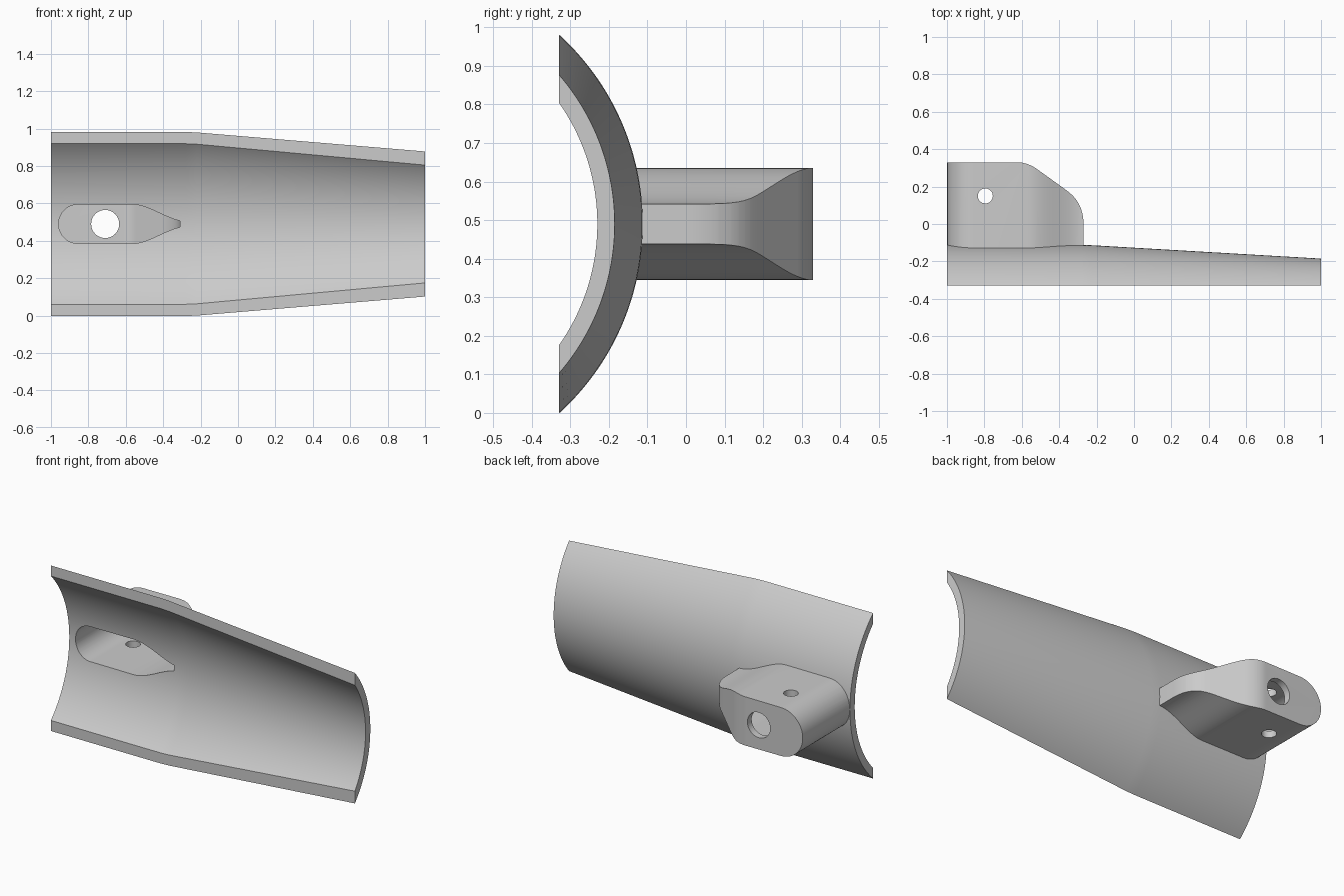
import bpy, bmesh, math
from mathutils import Vector

cube = bpy.data.objects.get("Cube")
if cube:
    bpy.data.objects.remove(cube)

MID = 0.49          # height of the symmetry plane
AXIS_Y = -0.776     # axis of the curved plate
RIM_Y = -0.33       # flat front rims
WALL = 0.04

grey = bpy.data.materials.new("light grey")
grey.use_nodes = True
colour = (0.6, 0.6, 0.6, 1)
grey.diffuse_color = colour
grey.node_tree.nodes["Principled BSDF"].inputs["Base Color"].default_value = colour


def make(name, bm):
    bmesh.ops.recalc_face_normals(bm, faces=bm.faces)
    mesh = bpy.data.meshes.new(name)
    bm.to_mesh(mesh)
    bm.free()
    mesh.materials.append(grey)
    ob = bpy.data.objects.new(name, mesh)
    bpy.context.collection.objects.link(ob)
    return ob


def loft(name, rings):
    bm = bmesh.new()
    loops = [[bm.verts.new(p) for p in ring] for ring in rings]
    n = len(loops[0])
    for a, b in zip(loops, loops[1:]):
        for i in range(n):
            j = (i + 1) % n
            bm.faces.new((a[i], a[j], b[j], b[i]))
    bm.faces.new(loops[0])
    bm.faces.new(loops[-1][::-1])
    return make(name, bm)


def combine(target, tool, operation):
    """Apply a boolean and remove the tool."""
    mod = target.modifiers.new("combine", "BOOLEAN")
    mod.operation, mod.solver, mod.object = operation, "EXACT", tool
    graph = bpy.context.evaluated_depsgraph_get()
    mesh = bpy.data.meshes.new_from_object(target.evaluated_get(graph))
    target.modifiers.clear()
    target.data = mesh
    bpy.data.objects.remove(tool)


def plate_ring(x, outer, steps=64):
    """Arc section of the plate, ending on the flat rims."""
    ring = []
    for r, way in ((outer, 1), (outer - 0.045, -1)):
        half = math.acos((RIM_Y - AXIS_Y) / r)
        for i in range(steps + 1):
            a = way * half * (2 * i / steps - 1)
            ring.append((x, AXIS_Y + r * math.cos(a), MID + r * math.sin(a)))
    return ring


def plan(inset):
    """Outline in x and z: round end, then an S-curve into a narrow tip."""
    r, cx, tip = 0.144 - inset, -0.855, -0.27 - inset
    upper = [(cx - r * math.cos(a), r * math.sin(a))
             for a in (math.pi / 2 * i / 16 for i in range(17))]
    for i in range(21):
        x = -0.57 + (tip + 0.57) * i / 20
        t = (x + 0.57) / 0.3
        upper.append((x, 0.145 - inset - 0.093 * t * t * (3 - 2 * t)))
    return upper + [(x, -z) for x, z in reversed(upper[1:])]


def rounded(a, corner, b, steps=10):
    a, corner, b = Vector(a), Vector(corner), Vector(b)
    return [(1 - t) ** 2 * a + 2 * t * (1 - t) * corner + t * t * b
            for t in (i / steps for i in range(steps + 1))]


def lug(name, inset, base):
    """Plan outline pushed back, trimmed by the sloped side profile."""
    top, end = 0.33 - inset, -0.27 - inset
    slope = -0.72
    drop = inset * math.hypot(1, slope)
    line = lambda x: 0.33 + slope * (x + 0.569) - drop
    cx = -0.569 + (inset - drop) / -slope
    k = 0.055 - inset / 2
    side = [Vector((-1.2, base)), Vector((-1.2, top))]
    side += rounded((cx - k, top), (cx, top), (cx + k, line(cx + k)))
    side += rounded((end - 0.09, line(end - 0.09)), (end, line(end)),
                    (end, line(end) - 0.115))
    # keep the trimming block clear of the tip wall below the curve
    side.append(Vector((end + 0.02, line(end) - 0.13)))
    side.append(Vector((end + 0.02, base)))
    body = loft(name, [[(x, y, MID + z) for x, z in plan(inset)]
                       for y in (base + 0.01, 0.5)])
    trim = loft(name + "_trim", [[(p.x, p.y, z) for p in side]
                                 for z in (0.2, 0.8)])
    combine(body, trim, "INTERSECT")
    return body


def drill(target, centre, radius, depth, rotation):
    """Round hole through the target."""
    bm = bmesh.new()
    bmesh.ops.create_cone(bm, cap_ends=True, segments=48, radius1=radius,
                          radius2=radius, depth=depth)
    tool = make("drill", bm)
    tool.location, tool.rotation_euler = centre, rotation
    bpy.context.view_layer.update()
    combine(target, tool, "DIFFERENCE")


# Curved plate, straight then tapering
bracket = loft("curved_plate_with_lug",
               [plate_ring(x, r) for x, r in ((-1, 0.664), (-0.28, 0.664),
                                             (-0.22, 0.6622), (1, 0.591))])

# Hollow lug on the back
combine(bracket, lug("lug", 0, -0.15), "UNION")
combine(bracket, lug("pocket", WALL, -0.4), "DIFFERENCE")

# Back hole and vertical pin hole
drill(bracket, (-0.71, 0.3, MID), 0.075, 0.3, (math.pi / 2, 0, 0))
drill(bracket, (-0.795, 0.15, MID), 0.04, 0.6, (0, 0, 0))

bpy.ops.object.select_all(action="DESELECT")
bpy.context.view_layer.objects.active = bracket
bracket.select_set(True)
bpy.ops.object.shade_smooth_by_angle(angle=math.radians(30))
